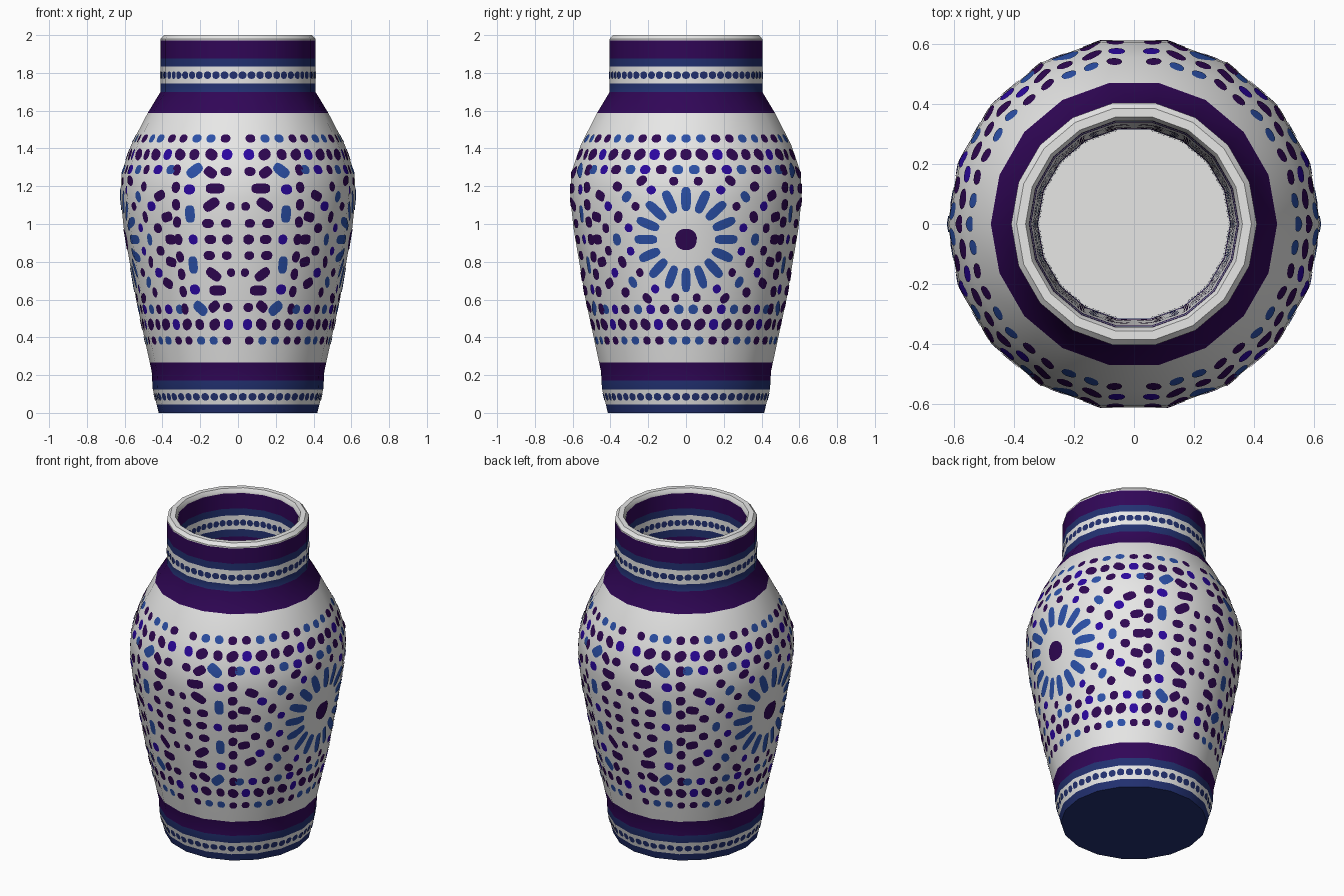
import bpy, bmesh, math
from mathutils import Vector

if "Cube" in bpy.data.objects:
    bpy.data.objects.remove(bpy.data.objects["Cube"])

SIDES = 18
STEP = 2 * math.pi / SIDES
REF_R = 0.58                 # radius at which pattern widths are measured
QUARTER = REF_R * math.pi / 2
MID_Z = 0.918                # height of the medallion centre

# Colours
def material(name, rgb):
    m = bpy.data.materials.new(name)
    m.diffuse_color = (*rgb, 1)
    m.use_nodes = True
    m.node_tree.nodes["Principled BSDF"].inputs["Base Color"].default_value = m.diffuse_color
    return m

MATS = [material("white glaze", (0.80, 0.80, 0.795)),
        material("band purple", (0.030, 0.002, 0.095)),
        material("band blue", (0.016, 0.030, 0.165)),
        material("petal blue", (0.024, 0.080, 0.390)),
        material("dot violet", (0.024, 0.002, 0.350)),
        material("dot purple", (0.028, 0.002, 0.085))]
WHITE, BAND_P, BAND_B, B, V, P = range(6)

# Profiles (radius, height)
OUTER = [(0.42, 0), (0.452, 0.13), (0.457, 0.22), (0.54, 0.6), (0.605, 0.98),
         (0.622, 1.14), (0.617, 1.27), (0.565, 1.42), (0.478, 1.588),
         (0.41, 1.70), (0.41, 1.98)]
INNER = [(0.32, 0.06), (0.335, 1.0), (0.35, 1.98)]
RIM = [(0.392, 2.0), (0.362, 2.0)]
# Painted bands: (bottom, top, colour)
BANDS = [(-0.01, 0.045, BAND_B), (0.125, 0.172, BAND_B), (0.172, 0.267, BAND_P),
         (1.588, 1.70, BAND_P), (1.70, 1.745, BAND_B),
         (1.833, 1.876, BAND_B), (1.876, 1.972, BAND_P)]

def radius(profile, z):
    for (r0, z0), (r1, z1) in zip(profile, profile[1:]):
        if z <= z1:
            return r0 + (r1 - r0) * (z - z0) / (z1 - z0)
    return profile[-1][0]

def with_band_cuts(profile):
    zs = {z for _, z in profile}
    zs |= {z for b in BANDS for z in b[:2] if profile[0][1] < z < profile[-1][1]}
    return [(radius(profile, z), z) for z in sorted(zs)]

def finish(bm, name):
    me = bpy.data.meshes.new(name)
    bm.to_mesh(me)
    bm.free()
    for m in MATS:
        me.materials.append(m)
    ob = bpy.data.objects.new(name, me)
    bpy.context.collection.objects.link(ob)
    return ob

# Vase: outer wall, rim, inner wall and both floors in one lathe
def build_vase():
    bm = bmesh.new()
    path = with_band_cuts(OUTER) + RIM + with_band_cuts(INNER)[::-1]
    rings = [[bm.verts.new((r * math.cos(k * STEP), r * math.sin(k * STEP), z))
              for k in range(SIDES)] for r, z in path]
    for a, b in zip(rings, rings[1:]):
        for k in range(SIDES):
            n = (k + 1) % SIDES
            bm.faces.new((a[k], a[n], b[n], b[k]))
    bm.faces.new(rings[0][::-1])
    floor = bm.faces.new(rings[-1])
    for f in bm.faces:
        z = f.calc_center_median().z
        f.material_index = next((c for lo, hi, c in BANDS if lo < z < hi), WHITE)
    floor.material_index = WHITE
    ob = finish(bm, "vase_body")
    bpy.context.view_layer.objects.active = ob
    ob.select_set(True)
    bpy.ops.object.shade_smooth_by_angle(angle=math.radians(32))

# Pattern of one quarter: u from the front, dz from the middle, half sizes, tilt, colour
FRONT = [(.055, 0, .028, .026, 0, P), (.145, 0, .032, .025, 0, P), (.24, 0, .025, .026, 0, V),
         (.06, .085, .026, .023, 0, P), (.155, .085, .032, .025, 0, P),
         (.038, .175, .022, .023, 0, P), (.135, .185, .046, .027, -35, P),
         (.25, .135, .026, .046, 0, B), (.115, .27, .048, .027, 0, P),
         (.25, .265, .03, .027, 0, V), (.06, .36, .028, .024, 0, P),
         (.14, .355, .036, .026, 35, P), (.225, .365, .045, .03, -40, B)]

def quarter_pattern():
    dots = list(FRONT)
    # column beside the front panel
    for i in range(5):
        dots.append((.325, .092 * i, .026, .03, 15 * (i % 2), P))
    # border rows
    for i in range(11):
        u = .07 + .0841 * i
        dots.append((u, .535, .027, .022, 0, (P, B, B, P)[i % 4]))
        dots.append((u - .012 * (i < 2), .45, (.028, .036)[i % 2], .029, (0, 30)[i % 2],
                     (V, P, P, P)[i % 4]))
        if i > 3:
            dots.append((u - .042, .37, .028, .025, 0, (P, B, V)[i % 3]))
    dots.append((QUARTER, .45, .03, .03, 0, P))
    # medallion: centre, petals and rings of dots
    dots.append((QUARTER, 0, .057, .057, 0, P))
    rings = [(.215, 16, 0, .064, .025, (B, B)), (.315, 16, .5, .023, .023, (V, P)),
             (.385, 20, 0, .024, .032, (B, P)), (.46, 24, .5, .027, .026, (P, V)),
             (.535, 28, 0, .036, .026, (P, P))]
    for r, n, off, w, h, cols in rings:
        for i in range(n // 4 + 1):
            a = (i + off) * 2 * math.pi / n
            du, dz = r * math.cos(a), r * math.sin(a)
            if a < math.pi / 2 + .01 and du < .54 and dz < .325:
                dots.append((QUARTER - du, dz, w, h, -math.degrees(a), cols[i % 2]))
    return dots

# Mirror the quarter round the vase; the dictionary drops doubles on the axes
def full_pattern():
    out = {}
    for u, dz, w, h, tilt, c in quarter_pattern():
        for half in (0, math.pi):
            for su in (1, -1):
                for sz in (1, -1):
                    t = (half + su * u / REF_R) % (2 * math.pi)
                    z = MID_Z + sz * dz
                    key = (round(t, 3), round(z, 3))
                    out[key] = (t, z, w, h, math.radians(tilt) * su * sz, c)
    # bead rows on foot and neck
    for z, r in ((0.085, 0.44), (1.788, 0.41)):
        for i in range(54):
            out[(i, z)] = ((i + .5) * STEP / 3, z, .021 * REF_R / r, .0195, 0, BAND_B)
    return out.values()

# Lay blunt ovals out flat, cut them at the wall's edges, then wrap them on the wall
def build_pattern(name, profile, lift):
    bm = bmesh.new()
    for t, z, w, h, tilt, c in full_pattern():
        blunt = 0.65 if max(w, h) > 1.3 * min(w, h) and max(w, h) > .035 else 0.9
        ring = []
        for k in range(16):
            a = (k + .5) * 2 * math.pi / 16
            x = w * math.copysign(abs(math.cos(a)) ** blunt, math.cos(a))
            y = h * math.copysign(abs(math.sin(a)) ** blunt, math.sin(a))
            ring.append(bm.verts.new((
                t + (x * math.cos(tilt) - y * math.sin(tilt)) / REF_R,
                z + x * math.sin(tilt) + y * math.cos(tilt), 0)))
        bm.faces.new(ring if lift > 0 else ring[::-1]).material_index = c
    cuts = [((STEP * (k + .5), 0, 0), (1, 0, 0)) for k in range(-1, SIDES + 1)]
    cuts += [((0, z, 0), (0, 1, 0)) for _, z in profile[1:-1]]
    for co, no in cuts:
        bmesh.ops.bisect_plane(bm, geom=bm.verts[:] + bm.edges[:] + bm.faces[:],
                               plane_co=co, plane_no=no, dist=1e-5)
    normals = []
    for v in bm.verts:
        phi, z = v.co.x - math.pi / 2, v.co.y
        flat = math.cos(STEP / 2) / math.cos(phi % STEP - STEP / 2)
        r = (radius(profile, z) + lift) * flat
        slope = (radius(profile, z + .06) - radius(profile, z - .06)) / .12
        n = Vector((math.cos(phi), math.sin(phi), -slope)).normalized()
        normals.append(n if lift > 0 else -n)
        v.co = (r * math.cos(phi), r * math.sin(phi), z)
    for f in bm.faces:
        f.smooth = True
    ob = finish(bm, name)
    ob.data.normals_split_custom_set_from_vertices(normals)

build_vase()
build_pattern("outer_painted_pattern", OUTER, 0.003)
build_pattern("inner_painted_pattern", INNER, -0.003)
